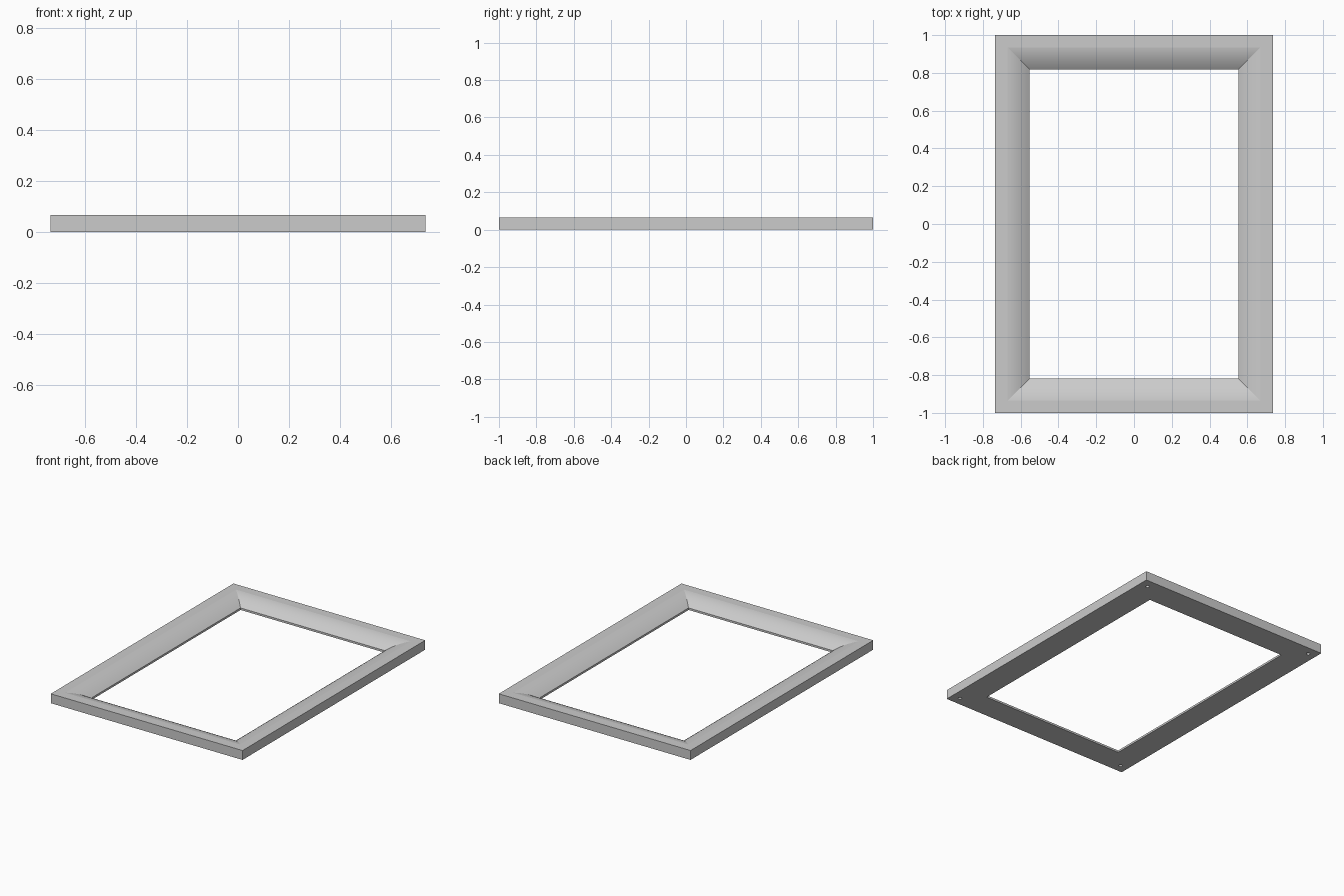
import bpy, bmesh

if "Cube" in bpy.data.objects:
    bpy.data.objects.remove(bpy.data.objects["Cube"])

HX, HY, H = 0.735, 1.0, 0.065      # outer half sizes and height
FLAT, WIDTH, LIP = 0.065, 0.182, 0.014
STEPS = 12

grey = bpy.data.materials.new("light grey")
grey.diffuse_color = (0.6, 0.6, 0.6, 1)
grey.use_nodes = True
grey.node_tree.nodes["Principled BSDF"].inputs["Base Color"].default_value = grey.diffuse_color

# Cross-section (inset from outer edge, height): flat rim, then a curve falling to a thin lip
profile = [(0, 0), (0, H), (FLAT, H)]
for i in range(1, STEPS + 1):
    t = i / STEPS
    profile.append((FLAT + (WIDTH - FLAT) * t, H - (H - LIP) * (0.3 * t + 0.7 * t * t)))
profile.append((WIDTH, 0))

# Frame: cross-section carried round four mitred corners
bm = bmesh.new()
rings = [[bm.verts.new((sx * (HX - d), sy * (HY - d), z)) for d, z in profile]
         for sx, sy in ((-1, -1), (1, -1), (1, 1), (-1, 1))]
n = len(profile)
for k in range(4):
    a, b = rings[k], rings[(k + 1) % 4]
    for i in range(n):
        j = (i + 1) % n
        face = bm.faces.new((a[i], b[i], b[j], a[j]))
        face.smooth = 2 <= i < 2 + STEPS      # only the curved slope is smooth
bmesh.ops.recalc_face_normals(bm, faces=bm.faces)
# Keep the mitres and every edge that borders a flat face crisp
for e in bm.edges:
    u, v = e.verts
    mitre = abs(abs(u.co.x) - abs(v.co.x)) > 1e-5 and abs(abs(u.co.y) - abs(v.co.y)) > 1e-5
    e.smooth = all(f.smooth for f in e.link_faces) and not mitre
mesh = bpy.data.meshes.new("frame")
bm.to_mesh(mesh)
bm.free()
mesh.materials.append(grey)
frame = bpy.data.objects.new("frame", mesh)
bpy.context.collection.objects.link(frame)

# Blind screw holes under the corners
for sx in (-1, 1):
    for sy in (-1, 1):
        bpy.ops.mesh.primitive_cylinder_add(vertices=24, radius=0.012, depth=0.08,
                                            location=(sx * (HX - 0.06), sy * (HY - 0.06), 0))
        cutter = bpy.context.object
        cutter.name = "hole_cutter"
        cutter.hide_render = True
        cutter.data.materials.append(grey)
        cut = frame.modifiers.new("corner_hole", 'BOOLEAN')
        cut.operation, cut.solver, cut.object = 'DIFFERENCE', 'EXACT', cutter
        bpy.context.view_layer.objects.active = frame
        bpy.ops.object.modifier_apply(modifier=cut.name)
        bpy.data.objects.remove(cutter)
